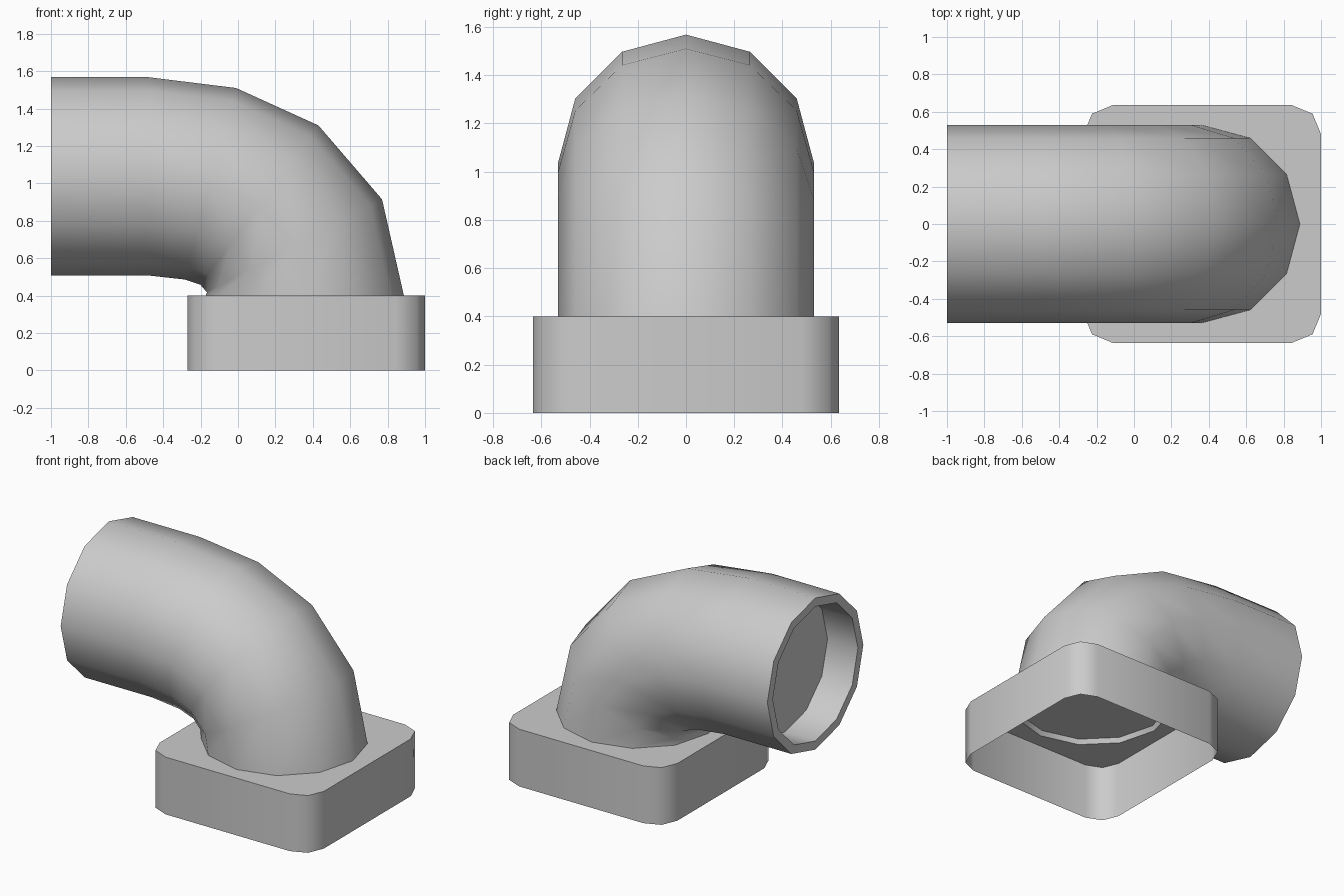
import bpy
import bmesh
from math import sin, cos, radians
from mathutils import Vector

SIDES = 12
R = 0.53          # outer pipe radius
BORE = 0.47       # inner pipe radius
AXIS_X = 0.357    # vertical pipe axis
BASE_H = 0.4

old = bpy.data.objects.get("Cube")
if old:
    bpy.data.objects.remove(old, do_unlink=True)

grey = bpy.data.materials.new("light_grey")
grey.use_nodes = True
colour = (0.6, 0.6, 0.6, 1)
grey.diffuse_color = colour
grey.node_tree.nodes["Principled BSDF"].inputs["Base Color"].default_value = colour


def finish(bm, name):
    mesh = bpy.data.meshes.new(name)
    bm.to_mesh(mesh)
    bm.free()
    mesh.materials.append(grey)
    obj = bpy.data.objects.new(name, mesh)
    bpy.context.collection.objects.link(obj)
    bpy.ops.object.select_all(action="DESELECT")
    obj.select_set(True)
    bpy.context.view_layer.objects.active = obj
    bpy.ops.object.shade_smooth_by_angle(angle=radians(50))
    return obj


def ring(bm, x, z, tilt, radius):
    """Pipe section centred at x, z; tilt 0 faces along x, 90 faces along z."""
    up = Vector((sin(radians(tilt)), 0, cos(radians(tilt))))
    side = Vector((0, 1, 0))
    verts = []
    for i in range(SIDES):
        t = radians(360 * i / SIDES)
        verts.append(bm.verts.new(Vector((x, 0, z)) + radius * (cos(t) * up + sin(t) * side)))
    return verts


def bridge(bm, a, b):
    n = len(a)
    for i in range(n):
        j = (i + 1) % n
        bm.faces.new((a[i], a[j], b[j], b[i]))


# Elbow pipe: recessed lower cap, bend, straight run, rim and recessed end cap
bm = bmesh.new()
rings = [ring(bm, AXIS_X, 0.433, 90, R - 0.015), ring(bm, AXIS_X, BASE_H, 90, R)]
for x, z, tilt in ((0.77, 0.915, 62), (0.43, 1.31, 36.5), (-0.01, 1.51, 15)):
    # stations are given on the outer curve of the bend
    a = radians(tilt)
    rings.append(ring(bm, x - R * sin(a), z - R * cos(a), tilt, R))
for x, radius in ((-0.48, R), (-1, R), (-1, BORE), (-0.765, BORE)):
    rings.append(ring(bm, x, 1.038, 0, radius))
for a, b in zip(rings, rings[1:]):
    bridge(bm, a, b)
bm.faces.new(rings[0])
bm.faces.new(rings[-1])
bmesh.ops.recalc_face_normals(bm, faces=bm.faces[:])
finish(bm, "elbow_pipe")

# Base collar: thin open-bottomed box with rounded corners and a round hole on top
bm = bmesh.new()
half, corner, centre_x = 0.635, 0.155, 0.365
bottom, top = [], []
for quarter in range(4):
    mid = radians(90 * quarter + 45)
    for step in range(3):
        t = radians(90 * quarter + 45 * step)
        reach = (half - corner) * 2 ** 0.5
        x = centre_x + reach * cos(mid) + corner * cos(t)
        y = reach * sin(mid) + corner * sin(t)
        bottom.append(bm.verts.new((x, y, 0)))
        top.append(bm.verts.new((x, y, BASE_H)))
bridge(bm, bottom, top)
bridge(bm, top, ring(bm, AXIS_X, BASE_H, 90, R))
finish(bm, "base_collar")
